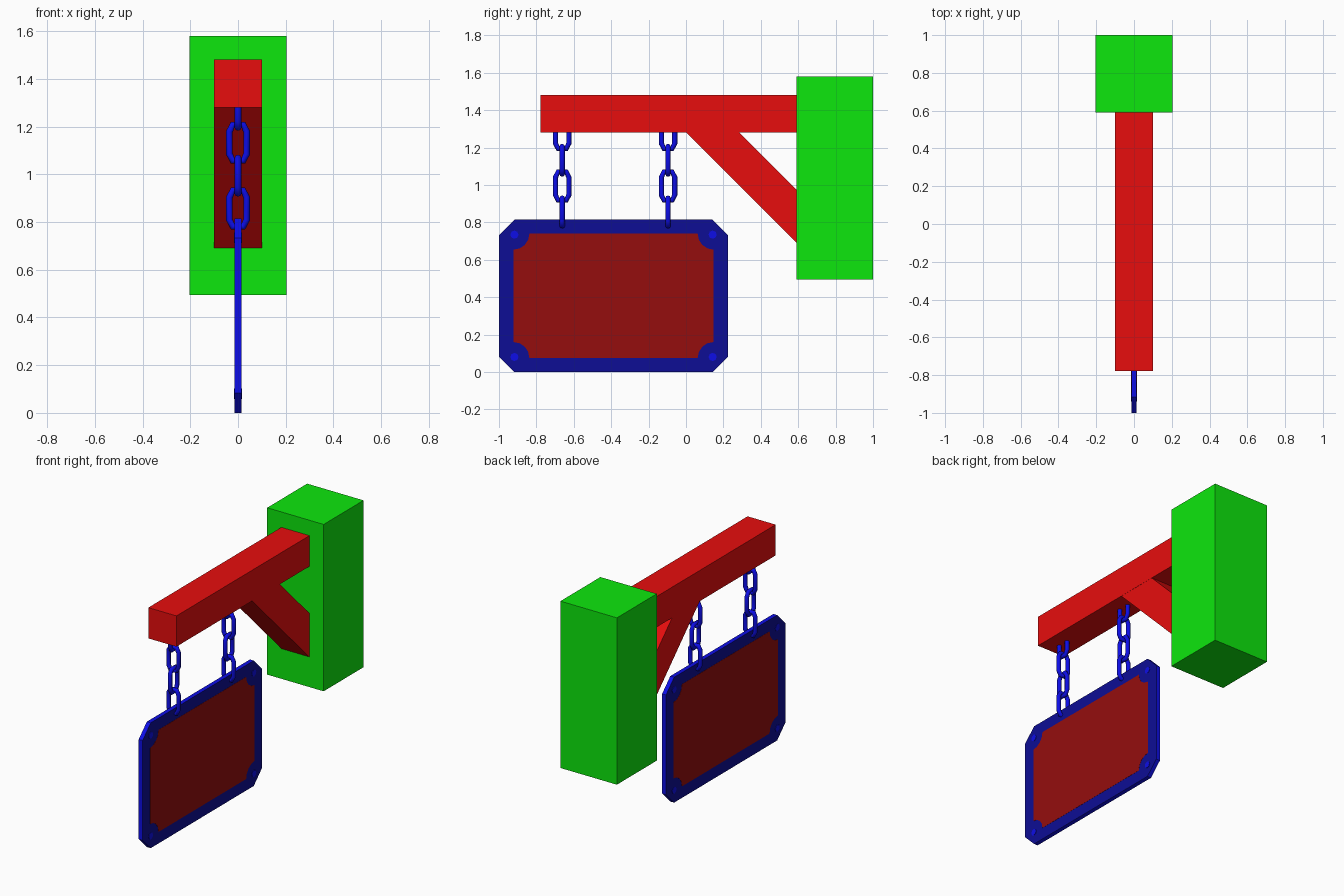
import bpy, bmesh, math
from mathutils import Vector

if "Cube" in bpy.data.objects:
    bpy.data.objects.remove(bpy.data.objects["Cube"])


def material(name, rgb):
    m = bpy.data.materials.new(name)
    m.diffuse_color = (*rgb, 1)
    m.use_nodes = True
    m.node_tree.nodes["Principled BSDF"].inputs["Base Color"].default_value = m.diffuse_color
    return m


GREEN = material("post green", (0.004, 0.8, 0.004))
RED = material("beam red", (0.8, 0.004, 0.004))
DARK_RED = material("panel dark red", (0.3, 0.004, 0.004))
BLUE = material("metal blue", (0.004, 0.004, 0.8))
DARK_BLUE = material("frame dark blue", (0.004, 0.004, 0.3))


def slab(name, profile, half, *mats):
    """Extrude a (y, z) profile along x; second material goes on the x faces."""
    bm = bmesh.new()
    face = bm.faces.new([bm.verts.new((-half, y, z)) for y, z in profile])
    ext = bmesh.ops.extrude_face_region(bm, geom=[face], use_keep_orig=True)
    for v in ext["geom"]:
        if isinstance(v, bmesh.types.BMVert):
            v.co.x = half
    bmesh.ops.recalc_face_normals(bm, faces=bm.faces)
    if len(mats) > 1:
        for f in bm.faces:
            f.material_index = int(abs(f.normal.x) > 0.9)
    me = bpy.data.meshes.new(name)
    bm.to_mesh(me)
    bm.free()
    for m in mats:
        me.materials.append(m)
    ob = bpy.data.objects.new(name, me)
    bpy.context.collection.objects.link(ob)
    return ob


def rect(y0, y1, z0, z1):
    return [(y0, z0), (y1, z0), (y1, z1), (y0, z1)]


# Timber bracket
slab("post", rect(0.59, 1.0, 0.495, 1.58), 0.203, GREEN)
slab("beam", rect(-0.777, 0.592, 1.28, 1.48), 0.101, RED)
slab("brace", [(0.0, 1.281), (0.285, 1.281), (0.591, 0.975), (0.591, 0.69)], 0.1, RED)

# Hanging sign: frame with cut corners
CY, CZ, HY, HZ, CUT = -0.3875, 0.4075, 0.6125, 0.4075, 0.083
QUADRANTS = [(1, 1), (-1, 1), (-1, -1), (1, -1)]
frame = []
for sy, sz in QUADRANTS:
    pair = [(CY + sy * HY, CZ + sz * (HZ - CUT)), (CY + sy * (HY - CUT), CZ + sz * HZ)]
    frame += pair if sy * sz > 0 else pair[::-1]
slab("sign_frame", frame, 0.014, BLUE, DARK_BLUE)

# Panel with scooped corners
PY, PZ, SCOOP = 0.535, 0.332, 0.085
panel = []
for sy, sz in QUADRANTS:
    arc = []
    for i in range(5):
        a = math.pi / 2 * i / 4
        arc.append((CY + sy * (PY - SCOOP * math.sin(a)), CZ + sz * (PZ - SCOOP * math.cos(a))))
    panel += arc if sy * sz > 0 else arc[::-1]
slab("sign_panel", panel, 0.015, DARK_RED)

# Corner rivets
for i, (sy, sz) in enumerate(QUADRANTS):
    y, z = CY + sy * 0.53, CZ + sz * 0.327
    ring = [(y + 0.022 * math.cos(math.tau * k / 8), z + 0.022 * math.sin(math.tau * k / 8))
            for k in range(8)]
    slab(f"rivet_{i + 1}", ring, 0.0165, BLUE)

# One chain link (in the yz plane), swept along an eight-cornered loop
W, L = 0.036, 0.076
quarter = [(W, 0.047), (0.022, L)]
loop = (quarter + [(-y, z) for y, z in quarter[::-1]]
        + [(-y, -z) for y, z in quarter] + [(y, -z) for y, z in quarter[::-1]])
curve = bpy.data.curves.new("link_path", "CURVE")
curve.dimensions = "3D"
curve.bevel_depth = 0.014
curve.bevel_resolution = 2
spline = curve.splines.new("POLY")
spline.points.add(len(loop) - 1)
for p, (y, z) in zip(spline.points, loop):
    p.co = (0, y, z, 1)
spline.use_cyclic_u = True
tmp = bpy.data.objects.new("link_path", curve)
bpy.context.collection.objects.link(tmp)
bpy.context.view_layer.update()
link_mesh = bpy.data.meshes.new_from_object(tmp.evaluated_get(bpy.context.evaluated_depsgraph_get()))
bpy.data.objects.remove(tmp)
link_mesh.materials.clear()
link_mesh.materials.append(BLUE)

# Two chains of alternating links
for side, y in (("front", -0.662), ("back", -0.096)):
    for i in range(4):
        ob = bpy.data.objects.new(f"chain_link_{side}_{i + 1}", link_mesh)
        ob.location = (0, y, 1.27 - 0.138 * i)
        ob.rotation_euler.z = math.pi / 2 * (i % 2)
        bpy.context.collection.objects.link(ob)
